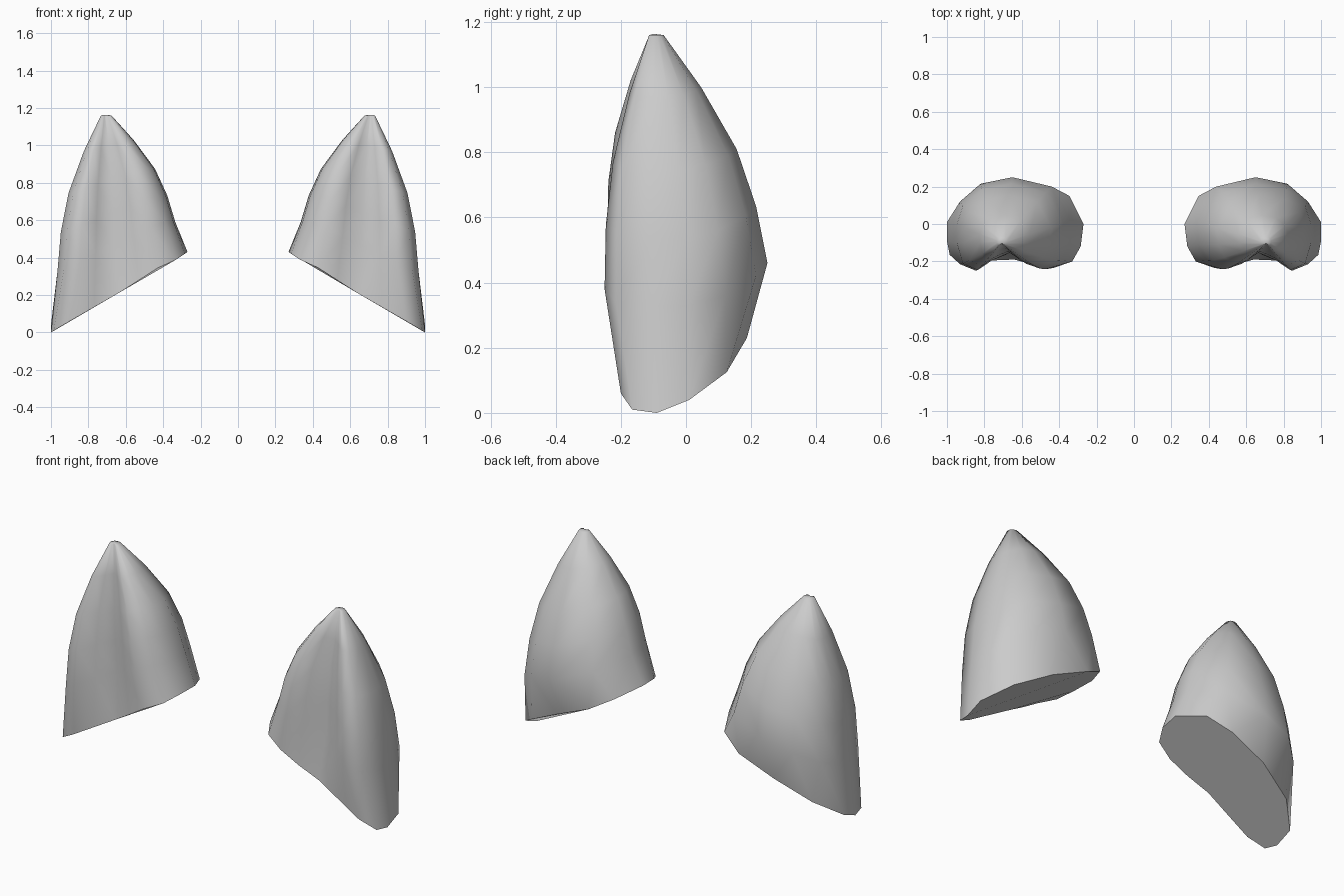
import bpy, bmesh

if "Cube" in bpy.data.objects:
    bpy.data.objects.remove(bpy.data.objects["Cube"])

TIP = (0.71, -0.10, 1.16)

# slanted kidney-shaped opening at the bottom of the ear
base = [(.27, 0, .43), (.285, -.12, .42), (.33, -.2, .39), (.43, -.235, .345),
        (.53, -.22, .28), (.64, -.19, .21), (.77, -.195, .135), (.9, -.2, .06),
        (.985, -.165, .01), (1, -.09, 0), (1, .01, .04), (.88, .125, .125),
        (.68, .187, .23), (.47, .2, .32), (.345, .15, .39)]

# widest section, with two front lobes and a groove between them
belly = [(.335, .01, .59), (.345, -.11, .59), (.39, -.195, .59), (.475, -.242, .56),
         (.56, -.215, .52), (.66, -.155, .47), (.76, -.195, .42), (.845, -.25, .38),
         (.93, -.215, .34), (.965, -.1, .33), (.965, .01, .33), (.93, .12, .36),
         (.82, .215, .42), (.65, .25, .46), (.44, .2, .54)]


def taper(p, u, s):
    """Move a belly point toward the tip: u is the rise, s the remaining width."""
    bonus = 4 * u * (1 - u)
    sx = s + (0.04 * bonus if p[0] > TIP[0] else -0.02 * bonus)
    sy = s + (0.10 * bonus if p[1] < TIP[1] else 0.0)
    return (TIP[0] + (p[0] - TIP[0]) * sx,
            TIP[1] + (p[1] - TIP[1]) * sy,
            p[2] + (TIP[2] - p[2]) * u)


rings = [base, belly]
for u, s in ((.25, .9), (.5, .73), (.77, .42), (1, .09)):
    rings.append([taper(p, u, s) for p in belly])

# loft the ear shell and close both ends
bm = bmesh.new()
loops = [[bm.verts.new(p) for p in ring] for ring in rings]
n = len(base)
for low, high in zip(loops, loops[1:]):
    for i in range(n):
        j = (i + 1) % n
        bm.faces.new((low[i], low[j], high[j], high[i]))
bm.faces.new(loops[0][::-1])
top = bm.verts.new((TIP[0], TIP[1], TIP[2] + .004))
for i in range(n):
    bm.faces.new((loops[-1][i], loops[-1][(i + 1) % n], top))
bmesh.ops.recalc_face_normals(bm, faces=bm.faces)
for f in bm.faces:
    f.smooth = True
for i in range(n):
    bm.edges.get((loops[0][i], loops[0][(i + 1) % n])).smooth = False

mesh = bpy.data.meshes.new("ears")
bm.to_mesh(mesh)
bm.free()
ears = bpy.data.objects.new("ears", mesh)
bpy.context.collection.objects.link(ears)

# matching ear on the other side
mirror = ears.modifiers.new("other_ear", 'MIRROR')
mirror.use_axis[0] = True
mirror.use_mirror_merge = False
